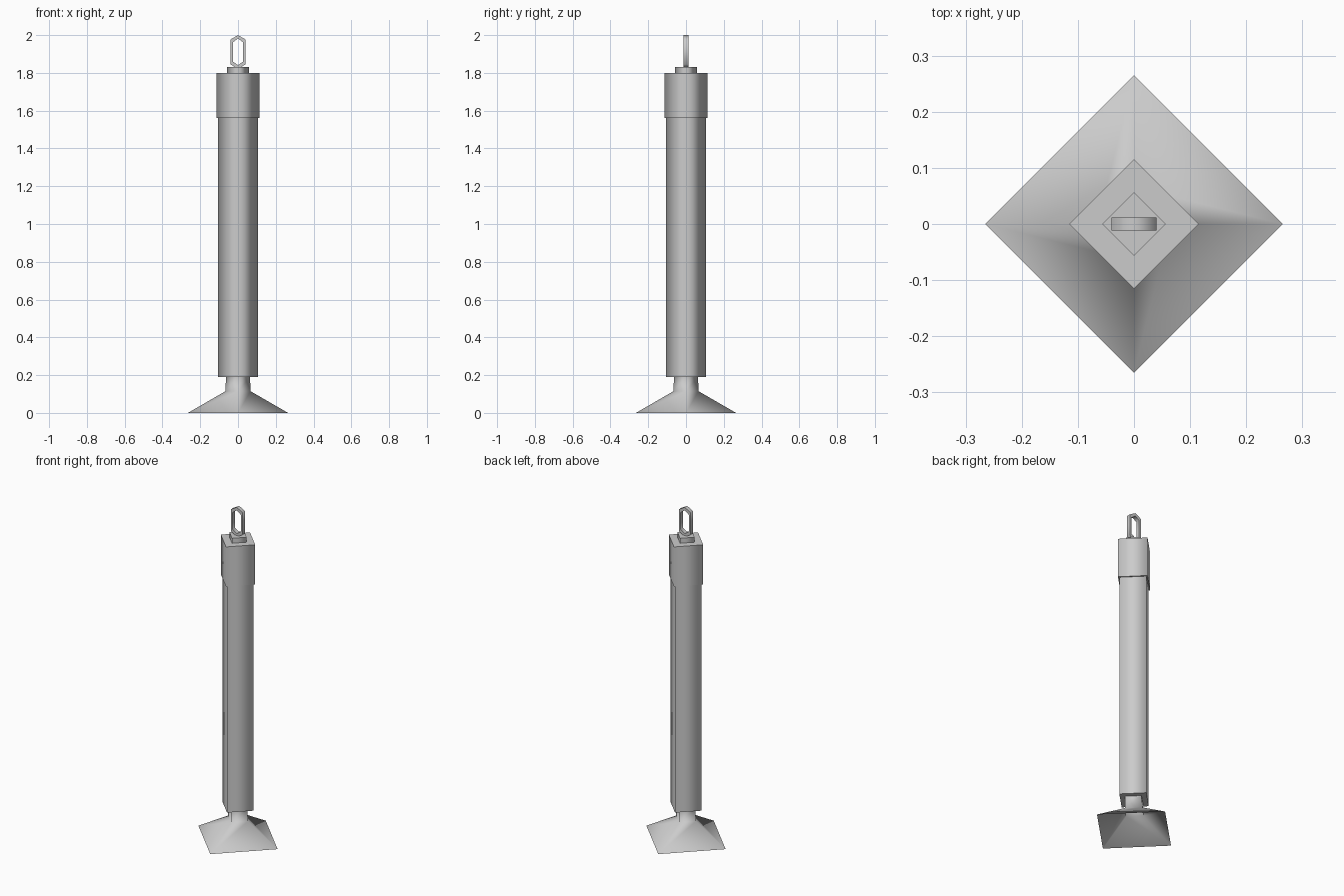
import bpy, bmesh, math

if "Cube" in bpy.data.objects:
    bpy.data.objects.remove(bpy.data.objects["Cube"])


def make_object(name, bm):
    mesh = bpy.data.meshes.new(name)
    bm.to_mesh(mesh)
    bm.free()
    obj = bpy.data.objects.new(name, mesh)
    bpy.context.collection.objects.link(obj)
    return obj


def lathe(name, profile, cap_bottom=True, cap_top=True, sides=4):
    """Four-sided turned part: smooth walls, flat caps with sharp rims."""
    bm = bmesh.new()
    rings = []
    for r, z in profile:
        angles = [2 * math.pi * i / sides for i in range(sides)]
        rings.append([bm.verts.new((r * math.cos(a), r * math.sin(a), z)) for a in angles])
    for low, high in zip(rings, rings[1:]):
        for i in range(sides):
            j = (i + 1) % sides
            bm.faces.new((low[i], low[j], high[j], high[i])).smooth = True
    caps = []
    if cap_bottom:
        caps.append(bm.faces.new(rings[0][::-1]))
    if cap_top:
        caps.append(bm.faces.new(rings[-1]))
    for cap in caps:
        for edge in cap.edges:
            edge.smooth = False
    return make_object(name, bm)


# Flared foot, open underneath, with the neck above it
lathe("flared_foot", [(0.265, 0.0), (0.066, 0.115), (0.064, 0.19)], cap_bottom=False)

# Long square body, thicker end cap and small collar
lathe("body", [(0.105, 0.19), (0.105, 1.56)])
lathe("end_cap", [(0.115, 1.56), (0.115, 1.80)])
lathe("collar", [(0.057, 1.80), (0.057, 1.83)])


# Six-sided hanging loop with a rectangular section
def hexagon(half_width, bottom, shoulder_low, shoulder_high, top):
    return [(0, top), (half_width, shoulder_high), (half_width, shoulder_low),
            (0, bottom), (-half_width, shoulder_low), (-half_width, shoulder_high)]


outer = hexagon(0.040, 1.822, 1.845, 1.977, 2.0)
inner = hexagon(0.027, 1.841, 1.860, 1.962, 1.982)
bm = bmesh.new()
loops = [[bm.verts.new((x, y, z)) for x, z in pts]
         for pts, y in ((outer, -0.012), (outer, 0.012), (inner, 0.012), (inner, -0.012))]
for k in range(4):
    a, b = loops[k], loops[(k + 1) % 4]
    for i in range(6):
        j = (i + 1) % 6
        bm.faces.new((a[i], a[j], b[j], b[i])).smooth = k in (0, 2)
bmesh.ops.recalc_face_normals(bm, faces=bm.faces[:])
for edge in bm.edges:
    if len({f.smooth for f in edge.link_faces}) > 1:
        edge.smooth = False
make_object("hanging_loop", bm)
